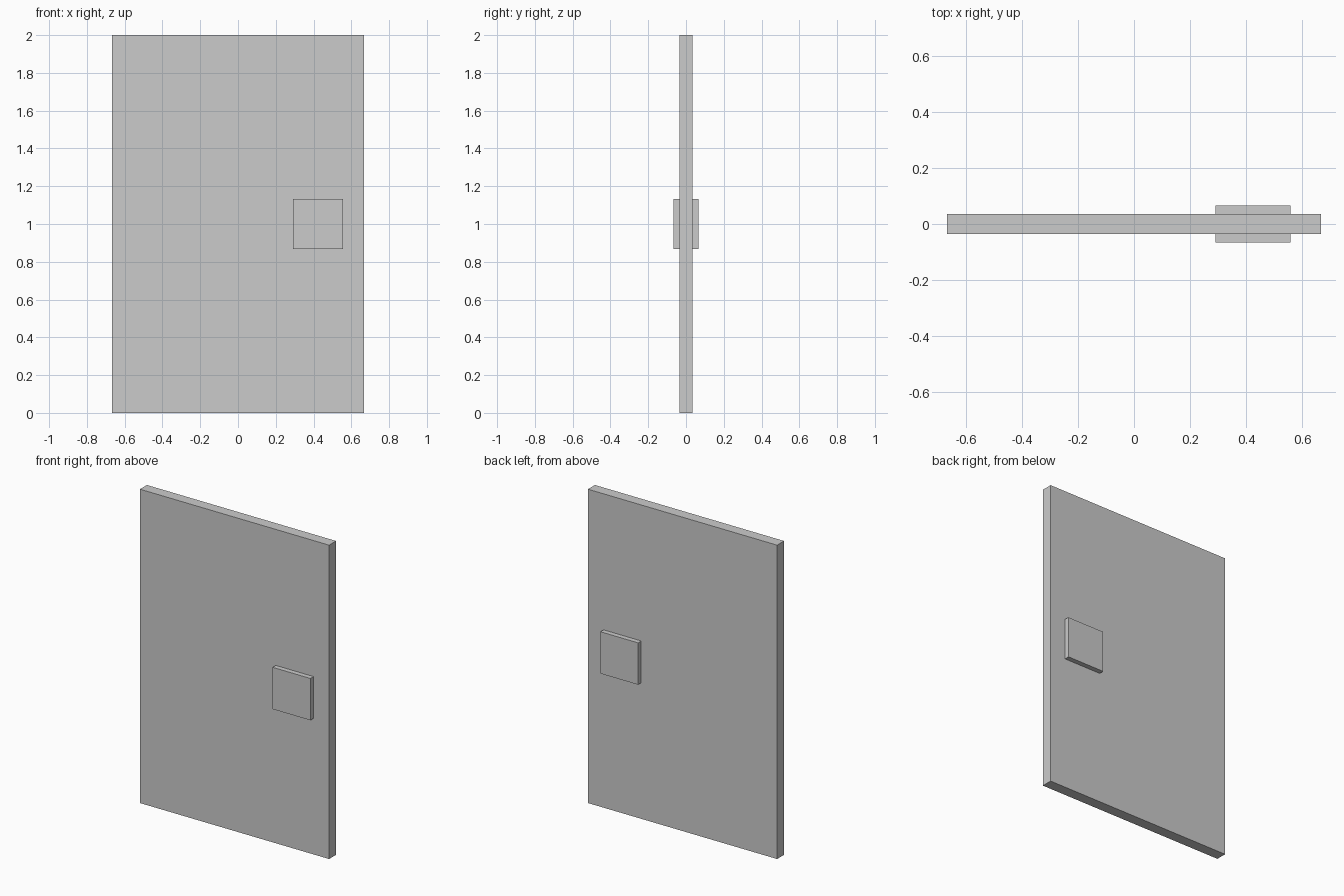
import bpy

if "Cube" in bpy.data.objects:
    bpy.data.objects.remove(bpy.data.objects["Cube"])


def box(name, x0, x1, y0, y1, z0, z1):
    bpy.ops.mesh.primitive_cube_add(
        size=1, location=((x0 + x1) / 2, (y0 + y1) / 2, (z0 + z1) / 2))
    ob = bpy.context.object
    ob.name = name
    ob.scale = (x1 - x0, y1 - y0, z1 - z0)
    bpy.ops.object.transform_apply(location=False, rotation=False, scale=True)
    return ob


T = 0.035   # half thickness of the door
P = 0.0667  # outer face of the handle plates

# Door slab
box("door_panel", -0.6667, 0.6667, -T, T, 0, 2)

# Square handle plates on both faces
box("front_handle_plate", 0.291, 0.557, -P, -T, 0.8667, 1.1333)
box("back_handle_plate", 0.291, 0.557, T, P, 0.8667, 1.1333)
